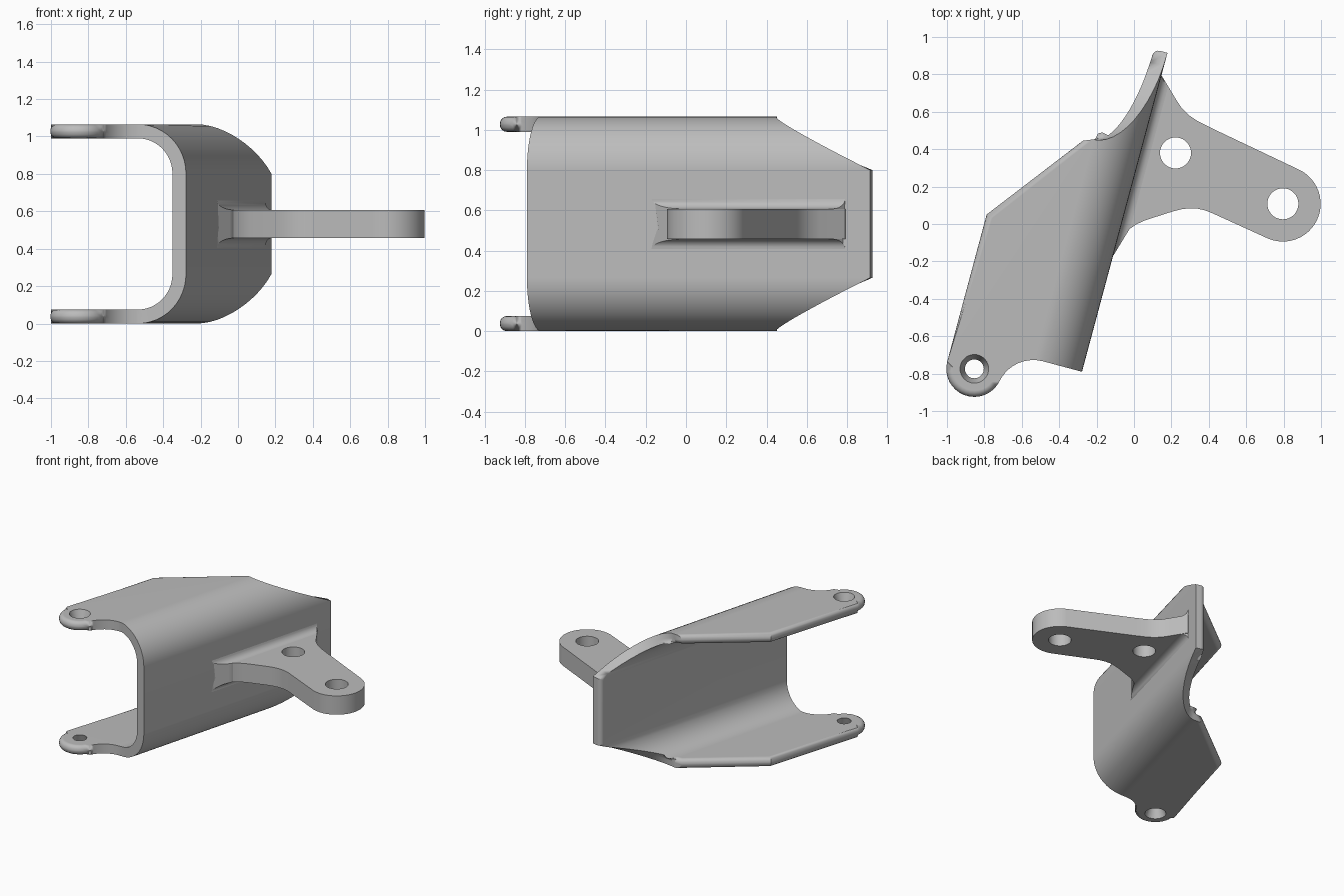
import bpy, bmesh
from math import sin, cos, pi, radians
from mathutils import Vector

cube = bpy.data.objects.get("Cube")
if cube:
    bpy.data.objects.remove(cube, do_unlink=True)

# Bracket frame: u runs along the channel, v points into it from the web
ORIGIN = Vector((-0.278, -0.79, 0))
U = Vector((0.259, 0.966, 0))
V = Vector((-0.966, 0.259, 0))
T, R, MID = 0.075, 0.265, 0.5325      # sheet thickness, outer bend radius, mid height
H = MID - R                           # half height of the flat web
BEND = R * pi / 2

grey = bpy.data.materials.new("light grey metal")
grey.use_nodes = True
grey.diffuse_color = (0.5, 0.5, 0.5, 1)
grey.node_tree.nodes["Principled BSDF"].inputs["Base Color"].default_value = (0.5, 0.5, 0.5, 1)


def place(u, v, z):
    return ORIGIN + U * u + V * v + Vector((0, 0, z))


def arc(cx, cy, r, a, b, n):
    steps = [radians(a + (b - a) * i / n) for i in range(n + 1)]
    return [(cx + r * cos(t), cy + r * sin(t)) for t in steps]


def loft(ring_a, ring_b):
    """Solid between two matching rings of points."""
    bm = bmesh.new()
    a = [bm.verts.new(p) for p in ring_a]
    b = [bm.verts.new(p) for p in ring_b]
    bm.faces.new(a[::-1])
    bm.faces.new(b)
    for i in range(len(a)):
        j = (i + 1) % len(a)
        bm.faces.new((a[i], a[j], b[j], b[i]))
    return bm


def make_object(name, bm):
    bmesh.ops.recalc_face_normals(bm, faces=bm.faces[:])
    mesh = bpy.data.meshes.new(name)
    bm.to_mesh(mesh)
    bm.free()
    mesh.materials.append(grey)
    obj = bpy.data.objects.new(name, mesh)
    bpy.context.collection.objects.link(obj)
    return obj


def activate(obj):
    bpy.ops.object.select_all(action='DESELECT')
    obj.select_set(True)
    bpy.context.view_layer.objects.active = obj


def drill(obj, x, y, low, high):
    """Cut a round or conical hole; low and high are (z, radius)."""
    rings = [[(px, py, z) for px, py in arc(x, y, r, 0, 350, 35)] for z, r in (low, high)]
    cutter = make_object("hole_cutter", loft(*rings))
    cutter.hide_render = True
    mod = obj.modifiers.new("hole", 'BOOLEAN')
    mod.operation, mod.solver, mod.object = 'DIFFERENCE', 'EXACT', cutter
    activate(obj)
    bpy.ops.object.modifier_apply(modifier=mod.name)
    bpy.data.objects.remove(cutter, do_unlink=True)


def finish(obj):
    activate(obj)
    bpy.ops.object.shade_smooth_by_angle(angle=radians(32))
    mod = obj.modifiers.new("flat face normals", 'WEIGHTED_NORMAL')
    mod.keep_sharp = True


# Channel: flat sheet outline in (u, s), s measured along the outer skin
def s_of(v):
    return v + H + BEND - R


LOBE_U, LOBE_V, LOBE_R, NECK_R = -0.134, 0.56, 0.15, 0.2
half = []
for i in range(13):                                   # sloped end of the web
    t = pi / 2 * i / 12
    half.append((1.765 - 0.55 * sin(t), H + R * t))
half += [(1.194, s_of(0.315)), (0.68, s_of(0.71))]
half += [(u, s_of(v)) for u, v in arc(LOBE_U, LOBE_V, LOBE_R, 90, 259, 16)]
neck = arc(-NECK_R, LOBE_V - 0.344, NECK_R, 79, 0, 10)
half += [(u, s_of(v)) for u, v in neck[1:]]
outline = half + [(u, -s) for u, s in reversed(half)]

bm = loft([(u, s, 0) for u, s in outline], [(u, s, T) for u, s in outline])
rim = []
for e in bm.edges:
    p, q = (v.co for v in e.verts)
    if abs(p.z - q.z) < 0.01 and not (p.z < 0.01 and (p.x + q.x) / 2 > 1.2):
        rim.append(e)
bmesh.ops.bevel(bm, geom=rim, offset=0.034, offset_type='OFFSET', segments=4,
                profile=0.5, affect='EDGES', clamp_overlap=False)

# Slice the bend zones, then fold the sheet into the channel
for side in (-1, 1):
    for i in range(13):
        bmesh.ops.bisect_plane(bm, geom=bm.verts[:] + bm.edges[:] + bm.faces[:], dist=1e-5,
                               plane_co=(0, side * (H + BEND * i / 12), 0), plane_no=(0, 1, 0))


def fold(u, s, w):
    a, side = abs(s), 1 if s >= 0 else -1
    if a <= H:
        return place(u, w, MID + s)
    if a <= H + BEND:
        t = (a - H) / R
        return place(u, R - (R - w) * cos(t), MID + side * (H + (R - w) * sin(t)))
    return place(u, R + a - H - BEND, MID + side * (H + R - w))


for v in bm.verts:
    v.co = fold(*v.co)
channel = make_object("channel_bracket", bm)

# Countersunk holes in the two flange lobes
hole = place(LOBE_U, LOBE_V, 0)
drill(channel, hole.x, hole.y, (-0.01, 0.08), (T + 0.01, 0.047))
drill(channel, hole.x, hole.y, (2 * MID - T - 0.01, 0.047), (2 * MID + 0.01, 0.08))
finish(channel)

# Side arm plate
LOW, HIGH = 0.457, 0.607
root_front, root_back = place(0.64, 0.04, 0), place(1.636, 0.04, 0)
plan = [(root_back.x, root_back.y), (0.15, 0.79), (0.225, 0.665), (0.255, 0.62), (0.295, 0.58),
        (0.34, 0.55), (0.42, 0.51)]
plan += arc(0.796, 0.108, 0.202, 64, -114, 24)
plan += [(0.42, 0.057), (0.38, 0.073), (0.34, 0.082), (0.3, 0.084), (0.26, 0.08), (0.21, 0.068),
         (0.06, 0.02), (0.01, -0.003), (-0.035, -0.035), (-0.07, -0.075), (-0.095, -0.12),
         (-0.115, -0.17), (root_front.x, root_front.y)]
arm = make_object("side_arm", loft([(x, y, LOW) for x, y in plan], [(x, y, HIGH) for x, y in plan]))
for x, y in ((0.222, 0.38), (0.796, 0.108)):
    drill(arm, x, y, (LOW - 0.1, 0.083), (HIGH + 0.1, 0.083))
finish(arm)

# Concave fillet where the arm meets the web
FIL = 0.05
curve = [(FIL * (1 - sin(pi / 2 * i / 6)), FIL * (1 - cos(pi / 2 * i / 6))) for i in range(7)]
upper = [(n, 0.075 + dz) for n, dz in curve]
section = [(-0.03, upper[-1][1])] + upper[::-1]
section += [(n, -z) for n, z in reversed(section)]
zc = (LOW + HIGH) / 2
front = [place(0.64 + 0.17 * max(n, 0) / FIL, -n, zc + z) for n, z in section]
back = [place(1.636 - 0.05 * max(n, 0) / FIL, -n, zc + z) for n, z in section]
fillet = make_object("arm_fillet", loft(front, back))
finish(fillet)
